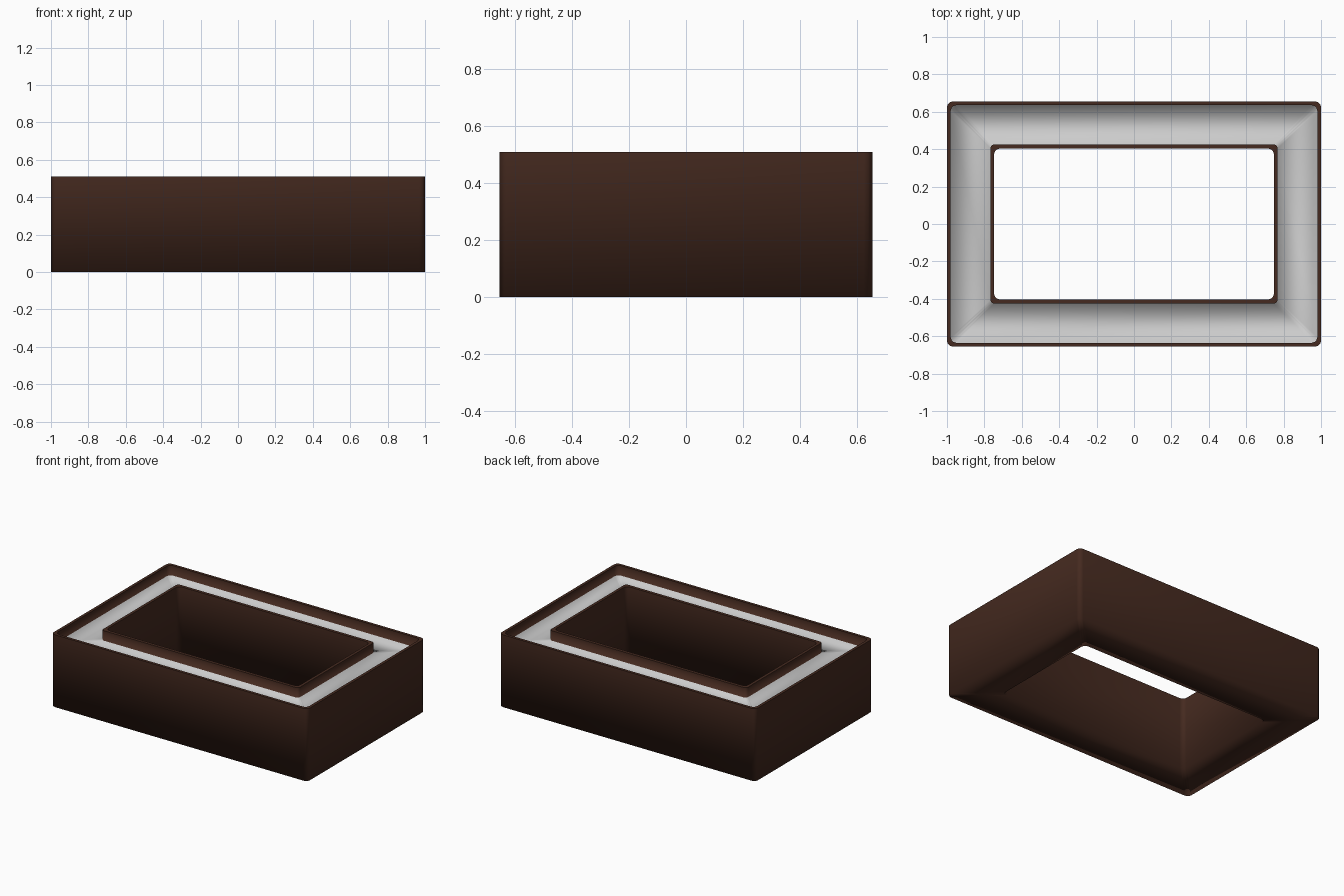
import bpy, bmesh, math

if "Cube" in bpy.data.objects:
    bpy.data.objects.remove(bpy.data.objects["Cube"])


def material(name, rgb):
    m = bpy.data.materials.new(name)
    m.diffuse_color = (*rgb, 1)
    m.use_nodes = True
    m.node_tree.nodes["Principled BSDF"].inputs["Base Color"].default_value = m.diffuse_color
    return m


def rounded_rect(hx, hy, r, seg=3):
    """Outline of a rounded rectangle, counter-clockwise."""
    pts = []
    for k, (sx, sy) in enumerate([(1, 1), (-1, 1), (-1, -1), (1, -1)]):
        for i in range(seg + 1):
            a = math.pi / 2 * (k + i / seg)
            pts.append((sx * (hx - r) + r * math.cos(a),
                        sy * (hy - r) + r * math.sin(a)))
    return pts


# Cross-section of the trough ring: half x, half y, corner radius, height
H, FLOOR = 0.51, 0.44
profile = [
    (1.00, 0.655, 0.03, 0.0),      # outer wall
    (1.00, 0.655, 0.03, H),
    (0.98, 0.635, 0.03, H),        # outer rim
    (0.98, 0.635, 0.03, FLOOR),    # trough floor
    (0.768, 0.425, 0.02, FLOOR),
    (0.768, 0.425, 0.02, H),       # inner rim
    (0.748, 0.403, 0.03, H),
    (0.748, 0.403, 0.03, 0.0),     # central opening
]

bm = bmesh.new()
rings = [[bm.verts.new((x, y, z)) for x, y in rounded_rect(hx, hy, r)]
         for hx, hy, r, z in profile]
for k, ring in enumerate(rings):
    nxt = rings[(k + 1) % len(rings)]
    n = len(ring)
    for i in range(n):
        j = (i + 1) % n
        f = bm.faces.new((ring[i], ring[j], nxt[j], nxt[i]))
        f.smooth = True
        f.material_index = 1 if k == 3 else 0
bmesh.ops.recalc_face_normals(bm, faces=bm.faces)

# Crisp rims, soft shading elsewhere
for e in bm.edges:
    if all(v.co.z > H - 0.001 for v in e.verts):
        e.smooth = False

mesh = bpy.data.meshes.new("trough_frame")
bm.to_mesh(mesh)
bm.free()
mesh.materials.append(material("dark_brown", (0.06, 0.023, 0.014)))
mesh.materials.append(material("grey_fill", (0.8, 0.8, 0.8)))
bpy.context.collection.objects.link(bpy.data.objects.new("trough_frame", mesh))
